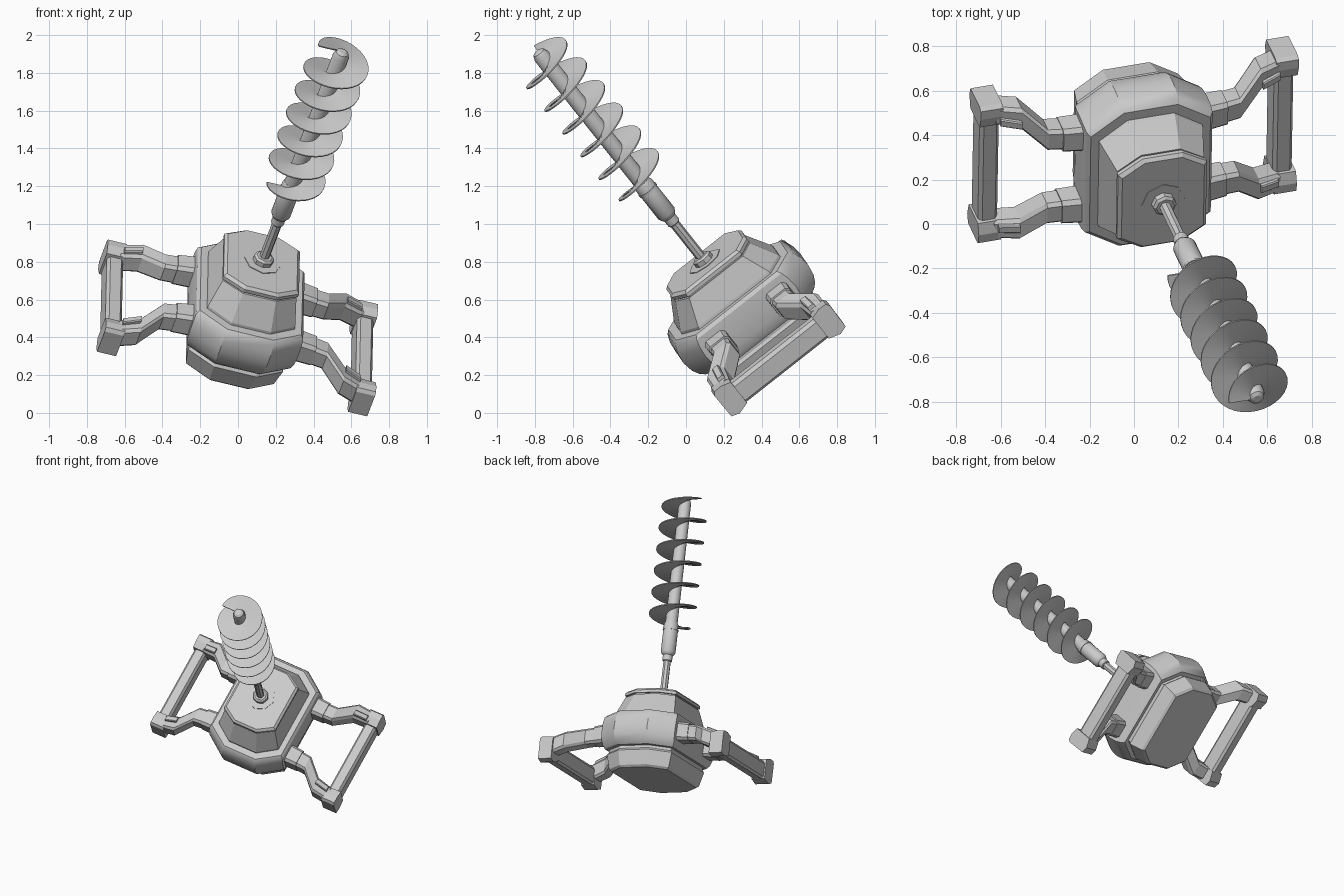
import bpy, bmesh, math
from mathutils import Matrix, Vector

if "Cube" in bpy.data.objects:
    bpy.data.objects.remove(bpy.data.objects["Cube"])

# Tilted frame: x = across the grips, y = along the grip bars, z = drill axis
FRAME = Matrix(((0.96, 0.014, 0.286, 0.13),
                (0.158, 0.786, -0.597, 0.10),
                (-0.23, 0.618, 0.751, 0.80),
                (0, 0, 0, 1)))

grey = bpy.data.materials.new("light_grey")
grey.diffuse_color = (0.6, 0.6, 0.6, 1)
grey.use_nodes = True
grey.node_tree.nodes["Principled BSDF"].inputs["Base Color"].default_value = grey.diffuse_color


def finish(name, bm, smooth=30):
    bmesh.ops.recalc_face_normals(bm, faces=bm.faces)
    me = bpy.data.meshes.new(name)
    bm.to_mesh(me)
    bm.free()
    me.materials.append(grey)
    me.transform(FRAME)
    ob = bpy.data.objects.new(name, me)
    bpy.context.collection.objects.link(ob)
    if smooth:
        bpy.ops.object.select_all(action='DESELECT')
        bpy.context.view_layer.objects.active = ob
        ob.select_set(True)
        bpy.ops.object.shade_smooth_by_angle(angle=math.radians(smooth))
    return ob


def loft(name, rings, smooth=30):
    """Skin a list of equal-length point loops and cap both ends."""
    bm = bmesh.new()
    loops = [[bm.verts.new(p) for p in r] for r in rings]
    n = len(loops[0])
    for a, b in zip(loops, loops[1:]):
        for i in range(n):
            j = (i + 1) % n
            bm.faces.new((a[i], a[j], b[j], b[i]))
    bm.faces.new(loops[0])
    bm.faces.new(loops[-1])
    return finish(name, bm, smooth)


def octagon(z, hx, hy):
    """Octagon with long chamfered corners."""
    cx, cy = hx * 0.45, hy * 0.72
    return [(hx, -cy, z), (hx, cy, z), (cx, hy, z), (-cx, hy, z),
            (-hx, cy, z), (-hx, -cy, z), (-cx, -hy, z), (cx, -hy, z)]


def circle(z, r, n):
    return [(r * math.cos(2 * math.pi * i / n), r * math.sin(2 * math.pi * i / n), z)
            for i in range(n)]


def turned(name, profile, n=20):
    return loft(name, [circle(z, r, n) for z, r in profile])


# Engine body
loft("upper_housing", [octagon(*p) for p in (
    (-0.24, 0.245, 0.335), (-0.19, 0.24, 0.33), (-0.045, 0.203, 0.25), (-0.045, 0.192, 0.238),
    (-0.035, 0.192, 0.238), (-0.035, 0.208, 0.252), (-0.015, 0.208, 0.252), (0, 0.192, 0.237))], 0)
loft("middle_band", [octagon(*p) for p in (
    (-0.455, 0.25, 0.33), (-0.455, 0.275, 0.365), (-0.43, 0.288, 0.39), (-0.39, 0.295, 0.41),
    (-0.33, 0.298, 0.42), (-0.27, 0.298, 0.413), (-0.225, 0.295, 0.396),
    (-0.205, 0.28, 0.376), (-0.205, 0.245, 0.335))])
loft("lower_housing", [octagon(*p) for p in (
    (-0.61, 0.228, 0.31), (-0.595, 0.242, 0.325), (-0.49, 0.262, 0.348),
    (-0.475, 0.252, 0.336), (-0.44, 0.252, 0.336))], 0)

# Drive hub and stepped shaft
loft("hub_plate", [circle(-0.005, 0.10, 8), circle(0.004, 0.10, 8)], 0)
loft("hub_nut", [circle(0.0, 0.055, 8), circle(0.03, 0.055, 8), circle(0.04, 0.042, 8)], 0)
loft("drive_rod", [circle(0.02, 0.027, 8), circle(0.29, 0.027, 8)], 0)
turned("socket", [(0.27, 0.031), (0.275, 0.035), (0.315, 0.035), (0.32, 0.042),
                  (0.34, 0.053), (0.54, 0.053), (0.56, 0.045)])
turned("drill_core", [(0.54, 0.044), (1.45, 0.044), (1.475, 0.034), (1.485, 0.018)])
turned("socket_pin", [(0.50, 0.057), (0.512, 0.057)])

# Spiral blade
bm = bmesh.new()
TURNS, SEG, Z0, Z1, T = 6, 32, 0.52, 1.48, 0.0035
prev = first = None
for i in range(TURNS * SEG + 1):
    t = i / (TURNS * SEG)
    a = math.pi + 2 * math.pi * TURNS * t
    z = Z0 + (Z1 - Z0) * t
    ease = min(1, i / (SEG * 0.6), (TURNS * SEG - i) / (SEG * 0.6))
    r = 0.132 + 0.036 * math.sin(ease * math.pi / 2)
    c, s = math.cos(a), math.sin(a)
    cur = [bm.verts.new((rr * c, rr * s, z + dz))
           for rr, dz in ((0.03, -T), (r, -T), (r, T), (0.03, T))]
    if prev:
        for k in range(4):
            m = (k + 1) % 4
            bm.faces.new((prev[k], prev[m], cur[m], cur[k]))
    else:
        first = cur
    prev = cur
bm.faces.new(first)
bm.faces.new(prev)
finish("spiral_blade", bm)


def section(x, y, z, hy, hz):
    """Chamfered square section facing the x direction."""
    k = 0.72
    return [(x, y + a * hy, z + b * hz) for a, b in (
        (1, -k), (1, k), (k, 1), (-k, 1), (-1, k), (-1, -k), (-k, -1), (k, -1))]


def mirrored(points, sx, sy):
    return [(x * sx, y * sy, z) for x, y, z in points]


# Grips: two arms, two end blocks and one bar on each side
for side, sx in (("left", -1), ("right", 1)):
    for end, sy in (("front", -1), ("back", 1)):
        tag = side + "_" + end

        def part(name, stations):
            loft(tag + name, [mirrored(section(*s), sx, sy) for s in stations], 0)

        part("_arm_sleeve", [(0.24, 0.205, -0.325, 0.07, 0.07), (0.385, 0.205, -0.34, 0.064, 0.064)])
        part("_arm", [(0.36, 0.205, -0.34, 0.058, 0.058), (0.45, 0.21, -0.35, 0.057, 0.057),
                      (0.56, 0.315, -0.405, 0.058, 0.06), (0.67, 0.325, -0.445, 0.05, 0.06)])
        part("_arm_tab", [(0.565, 0.295, -0.345, 0.02, 0.02), (0.655, 0.305, -0.38, 0.02, 0.02)])
        # End block: profile in y and z, swept across x
        block = ((0.275, -0.395), (0.33, -0.378), (0.375, -0.38), (0.388, -0.40),
                 (0.385, -0.545), (0.34, -0.56), (0.275, -0.54))
        loft(tag + "_end_block", [mirrored([(x, y, z) for y, z in block], sx, sy)
                                  for x in (0.64, 0.745)], 0)
    # Grip bar with chamfered edges
    prof = ((0.645, -0.43), (0.66, -0.41), (0.72, -0.41), (0.735, -0.43),
            (0.735, -0.525), (0.72, -0.54), (0.66, -0.54), (0.645, -0.525))
    loft(side + "_grip_bar", [[(x * sx, y, z) for x, z in prof] for y in (-0.29, 0.29)], 0)
